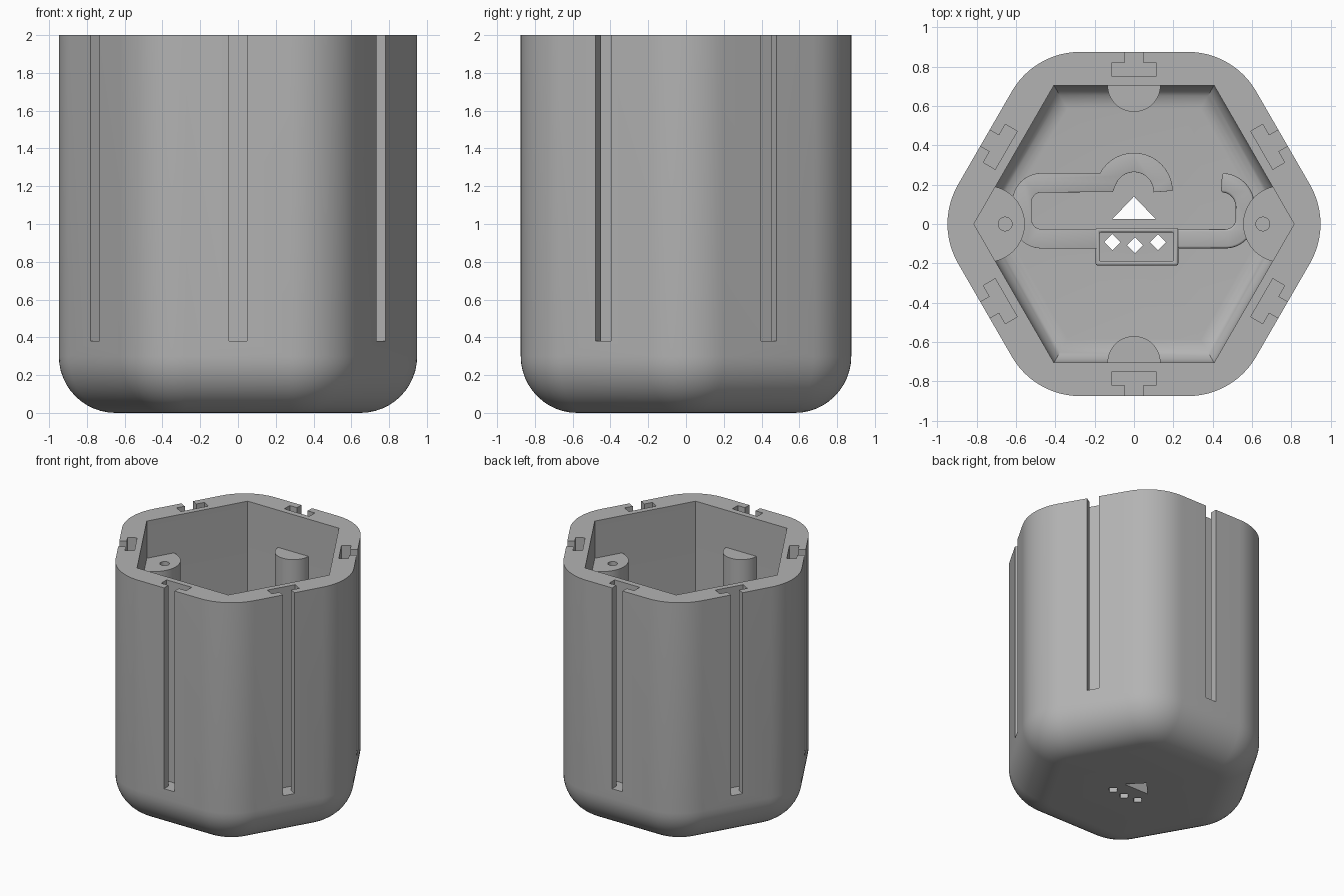
import bpy, bmesh, math
from math import sin, cos, pi, radians
from mathutils import Matrix, Vector

cube = bpy.data.objects.get("Cube")
if cube:
    bpy.data.objects.remove(cube, do_unlink=True)

APOTHEM, INNER, HEIGHT, FLOOR = 0.875, 0.705, 2.0, 0.16

grey = bpy.data.materials.new("plain grey")
grey.use_nodes = True
GREY = (0.45, 0.45, 0.45, 1)
grey.diffuse_color = GREY
grey.node_tree.nodes["Principled BSDF"].inputs["Base Color"].default_value = GREY


def loft(name, rings):
    """Closed solid through equal-length rings of (x, y, z) points."""
    bm = bmesh.new()
    loops = [[bm.verts.new(p) for p in ring] for ring in rings]
    n = len(loops[0])
    for a, b in zip(loops, loops[1:]):
        for i in range(n):
            j = (i + 1) % n
            bm.faces.new((a[i], a[j], b[j], b[i]))
    bm.faces.new(loops[0][::-1])
    bm.faces.new(loops[-1])
    bmesh.ops.recalc_face_normals(bm, faces=bm.faces)
    mesh = bpy.data.meshes.new(name)
    bm.to_mesh(mesh)
    bm.free()
    mesh.materials.append(grey)
    obj = bpy.data.objects.new(name, mesh)
    bpy.context.collection.objects.link(obj)
    return obj


def prism(name, outline, z0, z1):
    return loft(name, [[(x, y, z) for x, y in outline] for z in (z0, z1)])


def hexagon(apothem, radius=0.0, steps=0):
    """Hexagon outline with corners on the x axis, optionally rounded."""
    reach = (apothem - radius) / cos(pi / 6)
    pts = []
    for k in range(6):
        mid = k * pi / 3
        for s in range(steps + 1):
            a = mid + (s / steps - 0.5) * pi / 3 if steps else mid
            pts.append((reach * cos(mid) + radius * cos(a),
                        reach * sin(mid) + radius * sin(a)))
    return pts


def arc(cx, cy, r, start, end, steps=12):
    return [(cx + r * cos(radians(start + (end - start) * i / steps)),
             cy + r * sin(radians(start + (end - start) * i / steps)))
            for i in range(steps + 1)]


def circle(cx, cy, r, n=40):
    return arc(cx, cy, r, 0, 360, n)[:-1]


def rect(x0, y0, x1, y1):
    return [(x0, y0), (x1, y0), (x1, y1), (x0, y1)]


def apply_modifiers(obj):
    bpy.context.view_layer.update()
    graph = bpy.context.evaluated_depsgraph_get()
    old = obj.data
    obj.data = bpy.data.meshes.new_from_object(obj.evaluated_get(graph))
    obj.modifiers.clear()
    bpy.data.meshes.remove(old)


def boolean(obj, cutter, operation="DIFFERENCE"):
    mod = obj.modifiers.new("cut", "BOOLEAN")
    mod.operation, mod.solver, mod.object = operation, "EXACT", cutter
    apply_modifiers(obj)
    bpy.data.objects.remove(cutter, do_unlink=True)


def soften(obj, width):
    mod = obj.modifiers.new("round", "BEVEL")
    mod.width, mod.segments, mod.limit_method = width, 3, "ANGLE"
    mod.angle_limit = radians(40)
    apply_modifiers(obj)


def smooth(obj):
    bpy.ops.object.select_all(action="DESELECT")
    obj.select_set(True)
    bpy.context.view_layer.objects.active = obj
    bpy.ops.object.shade_smooth_by_angle(angle=radians(30))


# Outer shell with a rounded base
rings = []
for i in range(13):
    a = i / 12 * pi / 2
    inset = 0.3 * (1 - sin(a))
    rings.append([(x, y, 0.3 * (1 - cos(a)))
                  for x, y in hexagon(APOTHEM - inset, 0.4 - inset, 12)])
rings.append([(x, y, HEIGHT) for x, y in hexagon(APOTHEM, 0.4, 12)])
body = loft("body", rings)

# Hexagonal cavity with a filleted floor
rings = []
for i in range(9):
    a = i / 8 * pi / 2
    rings.append([(x, y, FLOOR + 0.12 * (1 - cos(a)))
                  for x, y in hexagon(INNER - 0.12 * (1 - sin(a)))])
rings.append([(x, y, HEIGHT + 0.1) for x, y in hexagon(INNER)])
boolean(body, loft("cavity", rings))

# T-shaped slot down the middle of each wall
half_t = [(0.047, 0.95), (0.047, 0.82), (0.112, 0.82), (0.112, 0.75)]
tee = half_t + [(-x, y) for x, y in reversed(half_t)]
for k in range(6):
    slot = prism("slot", tee, 0.38, HEIGHT + 0.1)
    slot.data.transform(Matrix.Rotation(k * pi / 3, 4, "Z"))
    boolean(body, slot)

# Triangle and diamond openings through the floor
boolean(body, prism("triangle", [(-0.11, 0.025), (0.11, 0.025), (0, 0.14)], -0.1, 0.4))
for x, y in ((-0.11, -0.092), (0.005, -0.108), (0.122, -0.092)):
    boolean(body, prism("diamond", arc(x, y, 0.041, 0, 270, 3), -0.1, 0.4))
smooth(body)

# Screw posts in the side corners, plain posts on the front and back walls
for name, x, y, r in (("left_post", 0.75, 0, 0.195), ("right_post", -0.75, 0, 0.195),
                      ("back_post", 0, INNER, 0.135), ("front_post", 0, -INNER, 0.135)):
    post = prism(name, circle(x, y, r), 0.1, 1.7)
    boolean(post, prism("trim", hexagon(INNER + 0.008), 0, HEIGHT), "INTERSECT")
    if x:
        boolean(post, prism("screw_hole", circle(math.copysign(0.655, x), 0, 0.035, 24), 1.3, 1.8))
    smooth(post)


# Raised channels winding across the floor
def ridge(name, path, half=0.049):
    pts = [Vector(p) for p in path]
    left, right = [], []
    for i, p in enumerate(pts):
        t_in = (p - pts[max(i - 1, 0)]).normalized()
        t_out = (pts[min(i + 1, len(pts) - 1)] - p).normalized()
        t = (t_in + t_out).normalized()
        side = Vector((-t.y, t.x)) * half / max((t_out if i == 0 else t_in).dot(t), 0.6)
        left.append(tuple(p + side))
        right.append(tuple(p - side))
    obj = prism(name, left + right[::-1], FLOOR - 0.03, FLOOR + 0.06)
    soften(obj, 0.015)
    smooth(obj)


ridge("long_ridge", arc(0, 0.165, 0.148, 0, 162, 18) + arc(-0.47, 0.11, 0.1, 90, 180)
      + arc(-0.47, 0.025, 0.1, 180, 270) + [(-0.19, -0.075)])
ridge("short_ridge", [(0.22, -0.075)] + arc(0.465, 0.025, 0.1, -90, 0)
      + arc(0.445, 0.09, 0.12, 0, 90))

# Raised frame around the diamond openings
frame = prism("floor_frame", rect(-0.195, -0.21, 0.225, -0.02), FLOOR - 0.03, FLOOR + 0.06)
boolean(frame, prism("window", rect(-0.175, -0.19, 0.2, -0.042), 0, 0.5))
soften(frame, 0.008)
smooth(frame)
